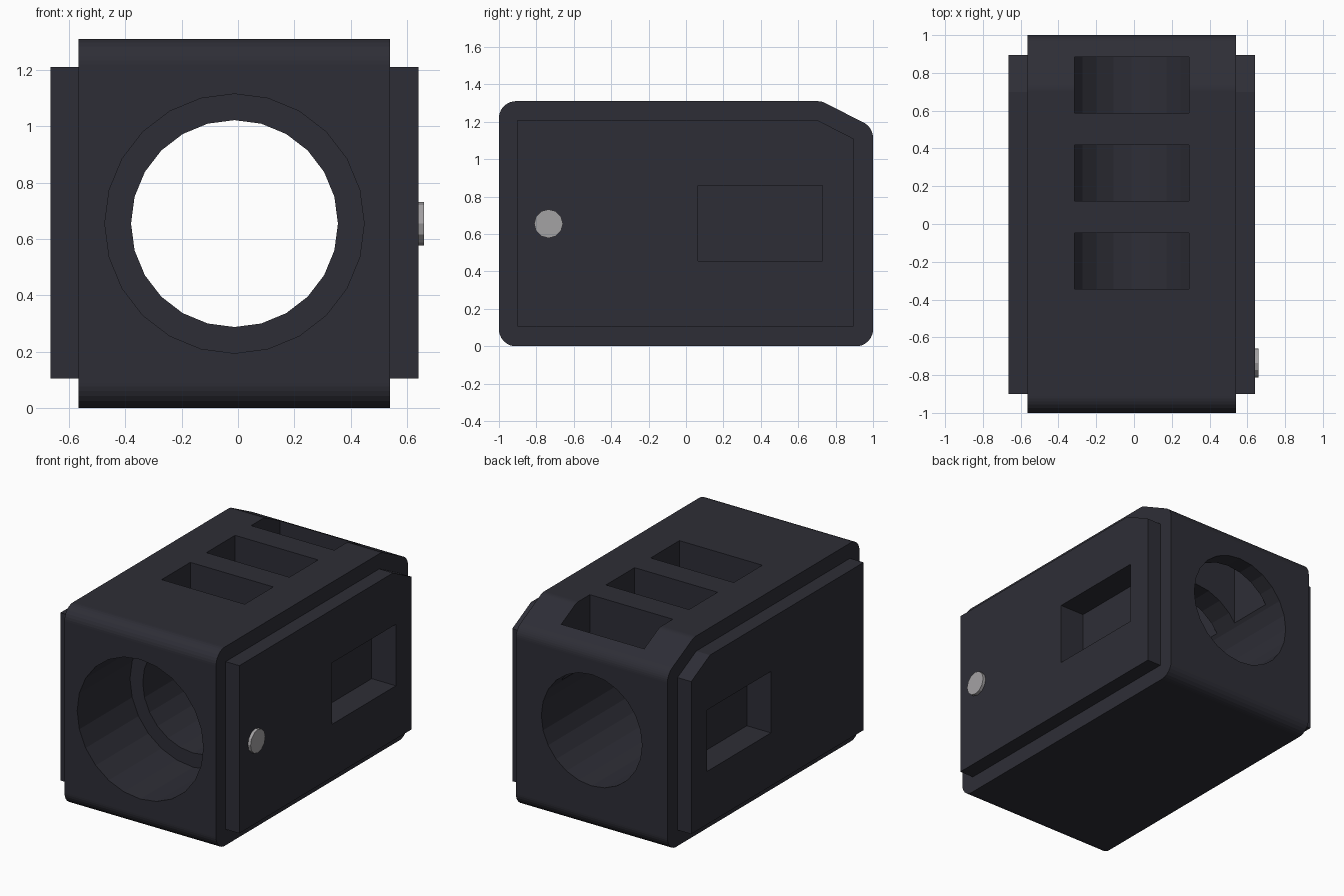
import bpy, bmesh
from math import pi, tan, acos
from mathutils import Matrix, Vector

cube = bpy.data.objects.get("Cube")
if cube:
    bpy.data.objects.remove(cube, do_unlink=True)

CX, CZ = -0.0125, 0.655          # bore axis


def material(name, color):
    m = bpy.data.materials.new(name)
    m.use_nodes = True
    m.diffuse_color = (*color, 1)
    m.node_tree.nodes["Principled BSDF"].inputs["Base Color"].default_value = (*color, 1)
    return m


dark = material("dark gunmetal", (0.027, 0.027, 0.037))
steel = material("light steel", (0.37, 0.36, 0.37))


def finish(bm, name, mat):
    bmesh.ops.recalc_face_normals(bm, faces=bm.faces)
    mesh = bpy.data.meshes.new(name)
    bm.to_mesh(mesh)
    bm.free()
    mesh.materials.append(mat)
    ob = bpy.data.objects.new(name, mesh)
    bpy.context.collection.objects.link(ob)
    return ob


def fillet(points, r, steps=8):
    """Round every corner of a closed outline with radius r."""
    pts = [Vector(p) for p in points]
    out = []
    for i, p in enumerate(pts):
        a = (pts[i - 1] - p).normalized()
        b = (pts[(i + 1) % len(pts)] - p).normalized()
        half = acos(a.dot(b)) / 2
        t = r / tan(half)
        center = p + (a + b).normalized() * (t * t + r * r) ** 0.5
        start, end = p + a * t - center, p + b * t - center
        for k in range(steps + 1):
            out.append(center + start.lerp(end, k / steps).normalized() * r)
    return out


def slab(name, outline, x0, x1, mat=dark):
    """Extrude a (y, z) outline from x0 to x1."""
    bm = bmesh.new()
    face = bm.faces.new([bm.verts.new((x0, y, z)) for y, z in outline])
    new = bmesh.ops.extrude_face_region(bm, geom=[face])["geom"]
    verts = [v for v in new if isinstance(v, bmesh.types.BMVert)]
    bmesh.ops.translate(bm, verts=verts, vec=(x1 - x0, 0, 0))
    return finish(bm, name, mat)


def box(name, x0, x1, y0, y1, z0, z1):
    return slab(name, [(y0, z0), (y1, z0), (y1, z1), (y0, z1)], x0, x1)


def cylinder(name, radius, length, center, axis, sides, mat=dark):
    bm = bmesh.new()
    turn = Matrix.Rotation(pi / 2, 4, axis)
    bmesh.ops.create_cone(bm, cap_ends=True, segments=sides, radius1=radius,
                          radius2=radius, depth=length,
                          matrix=Matrix.Translation(center) @ turn)
    return finish(bm, name, mat)


def cut(target, cutters):
    """Subtract the cutters and bake the result."""
    for c in cutters:
        mod = target.modifiers.new("cut", "BOOLEAN")
        mod.operation, mod.solver, mod.object = "DIFFERENCE", "EXACT", c
    graph = bpy.context.evaluated_depsgraph_get()
    baked = bpy.data.meshes.new_from_object(target.evaluated_get(graph))
    target.modifiers.clear()
    target.data = baked


# Core block and the two raised side panels
core_outline = [(-1, 0), (1, 0), (1, 1.17), (0.725, 1.31), (-1, 1.31)]
panel_outline = [(-0.9, 0.105), (0.895, 0.105), (0.895, 1.11), (0.7, 1.21), (-0.9, 1.21)]
core = slab("core_block", fillet(core_outline, 0.09), -0.565, 0.54)
left_panel = slab("left_side_panel", panel_outline, 0.54, 0.64)
right_panel = slab("right_side_panel", panel_outline, -0.665, -0.565)

# Stepped bore, top ports and blind side pockets
bore = [cylinder("bore_cutter", 0.367, 2.4, (CX, 0, CZ), "X", 24),
        cylinder("counterbore_cutter", 0.46, 0.75, (CX, -0.825, CZ), "X", 24)]
ports = [box("port_cutter", -0.315, 0.29, y, y + 0.298, 0.7, 1.5)
         for y in (-0.345, 0.121, 0.587)]
pockets = [box("pocket_cutter", a, b, 0.065, 0.73, 0.455, 0.86)
           for a, b in ((0.464, 0.8), (-0.8, -0.489))]
cut(core, bore + ports + pockets)
cut(left_panel, pockets[:1])
cut(right_panel, pockets[1:])
for c in bore + ports + pockets:
    bpy.data.objects.remove(c, do_unlink=True)

# Retaining pin on the left side
cylinder("retaining_pin", 0.077, 0.06, (0.63, -0.735, CZ), "Y", 12, steel)
